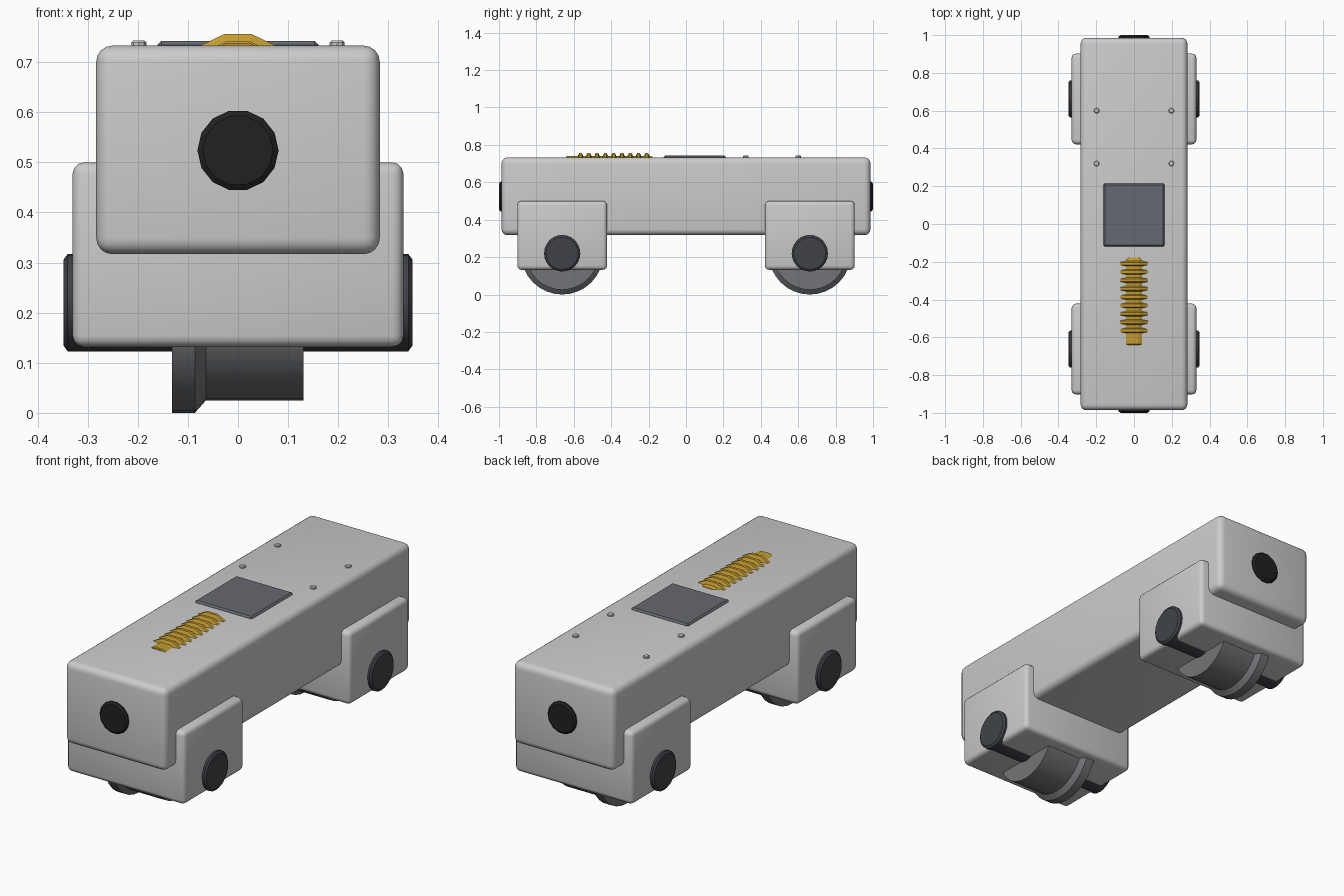
import bpy, bmesh, math
from mathutils import Vector

if "Cube" in bpy.data.objects:
    bpy.data.objects.remove(bpy.data.objects["Cube"])


def material(name, rgb):
    m = bpy.data.materials.new(name)
    m.diffuse_color = (*rgb, 1)
    m.use_nodes = True
    m.node_tree.nodes["Principled BSDF"].inputs["Base Color"].default_value = m.diffuse_color
    return m


BLACK = material("black", (0.015, 0.015, 0.015))
DARK = material("dark_steel", (0.05, 0.055, 0.065))
STEEL = material("wheel_steel", (0.17, 0.175, 0.185))
SLATE = material("slate", (0.13, 0.14, 0.16))
GOLD = material("gold", (0.55, 0.33, 0.03))


def finish(name, bm, mat=None, smooth=30):
    bmesh.ops.recalc_face_normals(bm, faces=bm.faces)
    me = bpy.data.meshes.new(name)
    bm.to_mesh(me)
    bm.free()
    ob = bpy.data.objects.new(name, me)
    bpy.context.collection.objects.link(ob)
    if mat:
        me.materials.append(mat)
    if smooth:
        bpy.ops.object.select_all(action='DESELECT')
        ob.select_set(True)
        bpy.context.view_layer.objects.active = ob
        bpy.ops.object.shade_smooth_by_angle(angle=math.radians(smooth))
    return ob


def box(name, lo, hi, bevel, segs, mat=None, smooth=40):
    bm = bmesh.new()
    bmesh.ops.create_cube(bm, size=1)
    lo, hi = Vector(lo), Vector(hi)
    for v in bm.verts:
        v.co = Vector((v.co[i] * (hi[i] - lo[i]) + (lo[i] + hi[i]) / 2 for i in range(3)))
    bmesh.ops.bevel(bm, geom=bm.edges[:], offset=bevel, segments=segs,
                    profile=0.5, affect='EDGES')
    return finish(name, bm, mat, smooth)


def lathe(name, profile, axis, centre, sides, mat=None, phase=0.0, smooth=30):
    """Turn (position, radius) pairs round the x, y or z axis and cap both ends."""
    bm = bmesh.new()
    rings = []
    for p, r in profile:
        ring = []
        for i in range(sides):
            a = phase + math.tau * i / sides
            co = [0, 0, 0]
            co[axis] = p
            side, up = {0: (1, 2), 1: (0, 2), 2: (0, 1)}[axis]
            co[side] = r * math.cos(a)
            co[up] = r * math.sin(a)
            ring.append(bm.verts.new(Vector(co) + Vector(centre)))
        rings.append(ring)
    for a, b in zip(rings, rings[1:]):
        for i in range(sides):
            j = (i + 1) % sides
            bm.faces.new((a[i], a[j], b[j], b[i]))
    bm.faces.new(rings[0])
    bm.faces.new(rings[-1])
    return finish(name, bm, mat, smooth)


# Main beam
box("beam", (-0.283, -0.986, 0.317), (0.283, 0.986, 0.733), 0.032, 4)

for end, s in (("front", -1), ("back", 1)):
    # Round bumper on each end face
    lathe(end + "_bumper", [(0.96 * s, 0.081), (0.992 * s, 0.081), (1.0 * s, 0.070)],
          1, (0, 0, 0.524), 14, BLACK, smooth=0)

    # Saddle block holding the wheel
    y = 0.662 * s
    box(end + "_saddle", (-0.33, y - 0.24, 0.132), (0.33, y + 0.24, 0.5), 0.022, 3)

    # Axle with chamfered ends
    lathe(end + "_axle", [(-0.348, 0.086), (-0.34, 0.097), (0.34, 0.097), (0.348, 0.086)],
          0, (0, y, 0.22), 24, DARK)

    # Flanged wheel
    lathe(end + "_wheel", [(-0.132, 0.22), (-0.086, 0.22), (-0.064, 0.195), (0.131, 0.195)],
          0, (0, y, 0.22), 32, STEEL)

# Top access panel
box("top_panel", (-0.161, -0.12, 0.715), (0.161, 0.215, 0.742), 0.008, 1, SLATE, 0)

# Bolts behind the panel
for i, x in enumerate((-0.198, 0.198)):
    for j, y in enumerate((0.32, 0.60)):
        lathe(f"bolt_{i}{j}", [(0.72, 0.015), (0.739, 0.015), (0.743, 0.011)],
              2, (x, y, 0), 8, None, smooth=0)

# Partly sunken ribbed drum: shaft and evenly spaced ribs in one profile
profile = [(-0.64, 0.106), (-0.636, 0.11)]
for k in range(9):
    y = -0.564 + 0.0443 * k
    profile += [(y - 0.014, 0.11), (y - 0.007, 0.125), (y + 0.007, 0.125), (y + 0.014, 0.11)]
profile += [(-0.19, 0.11), (-0.178, 0.104)]
lathe("ribbed_drum", profile, 1, (0, 0, 0.634), 14, GOLD, smooth=0)
